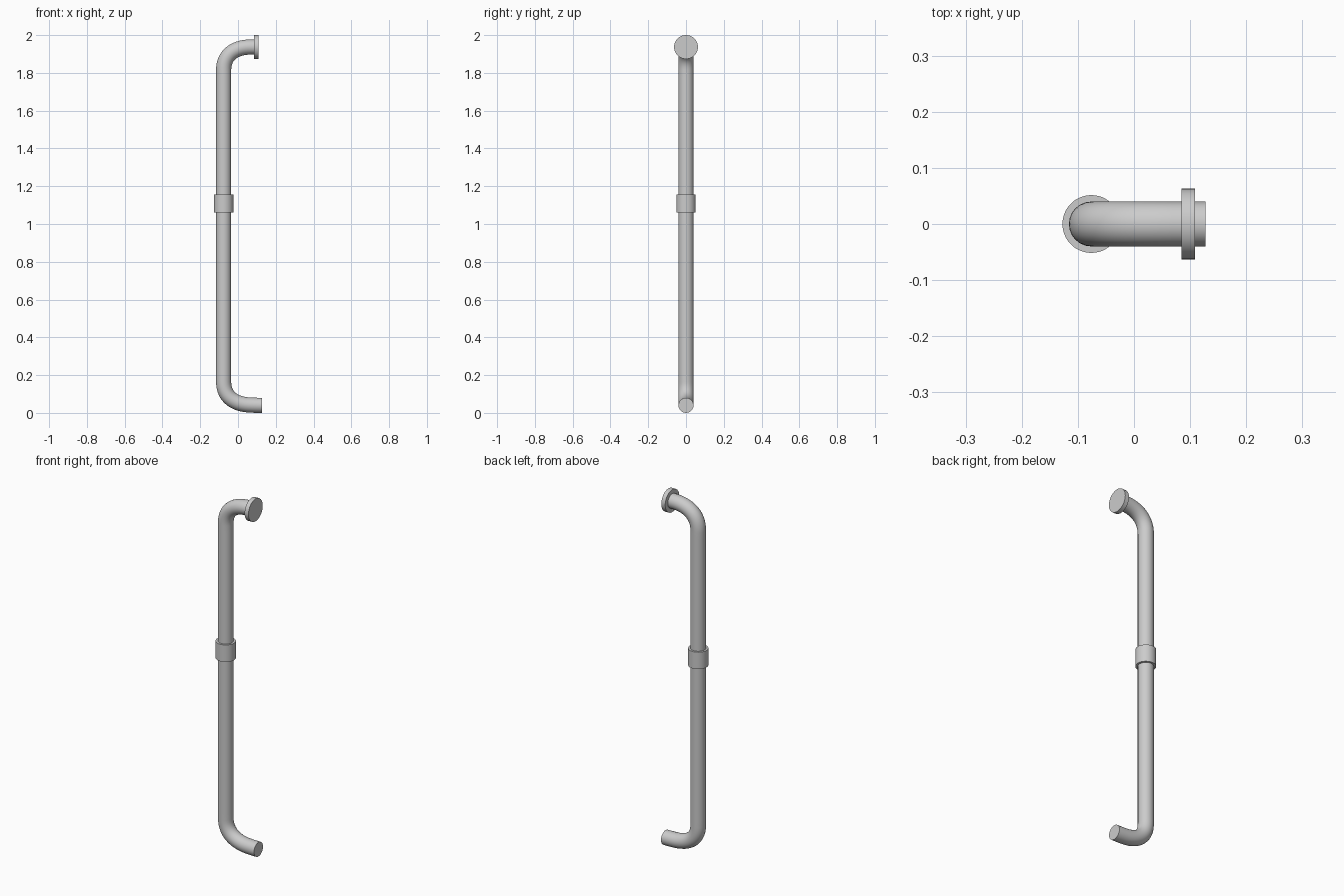
import bpy, math

if "Cube" in bpy.data.objects:
    bpy.data.objects.remove(bpy.data.objects["Cube"])

PIPE_X, PIPE_R = -0.076, 0.04


def finish(obj, name):
    obj.name = name
    bpy.ops.object.select_all(action='DESELECT')
    obj.select_set(True)
    bpy.context.view_layer.objects.active = obj
    bpy.ops.object.shade_smooth_by_angle(angle=math.radians(35))


def disc(name, radius, depth, location, rotation=(0, 0, 0)):
    bpy.ops.mesh.primitive_cylinder_add(vertices=48, radius=radius, depth=depth,
                                        location=location, rotation=rotation)
    finish(bpy.context.object, name)


# Bent pipe: (point, handle left, handle right), each as x, z
path = [
    ((0.127, 0.040), (0.14, 0.040), (0.10, 0.040)),
    ((0.075, 0.041), (0.10, 0.040), (-0.020, 0.043)),
    ((PIPE_X, 0.165), (PIPE_X, 0.085), (PIPE_X, 0.30)),
    ((PIPE_X, 1.815), (PIPE_X, 1.70), (PIPE_X, 1.893)),
    ((0.065, 1.937), (-0.022, 1.935), (0.075, 1.937)),
    ((0.098, 1.937), (0.088, 1.937), (0.11, 1.937)),
]
curve = bpy.data.curves.new("pipe", 'CURVE')
curve.dimensions = '3D'
curve.resolution_u = 16
curve.bevel_depth = PIPE_R
curve.bevel_resolution = 10
curve.use_fill_caps = True
spline = curve.splines.new('BEZIER')
spline.bezier_points.add(len(path) - 1)
for bp, (co, left, right) in zip(spline.bezier_points, path):
    bp.handle_left_type = bp.handle_right_type = 'FREE'
    bp.co = (co[0], 0, co[1])
    bp.handle_left = (left[0], 0, left[1])
    bp.handle_right = (right[0], 0, right[1])
pipe = bpy.data.objects.new("pipe", curve)
bpy.context.collection.objects.link(pipe)
bpy.context.view_layer.objects.active = pipe
pipe.select_set(True)
bpy.ops.object.convert(target='MESH')
finish(bpy.context.object, "bent_pipe")

# Joint collar around the pipe
disc("joint_collar", 0.0515, 0.095, (PIPE_X, 0, 1.1075))

# Wall flange on the upper end
disc("wall_flange", 0.063, 0.024, (0.097, 0, 1.937), (0, math.pi / 2, 0))
